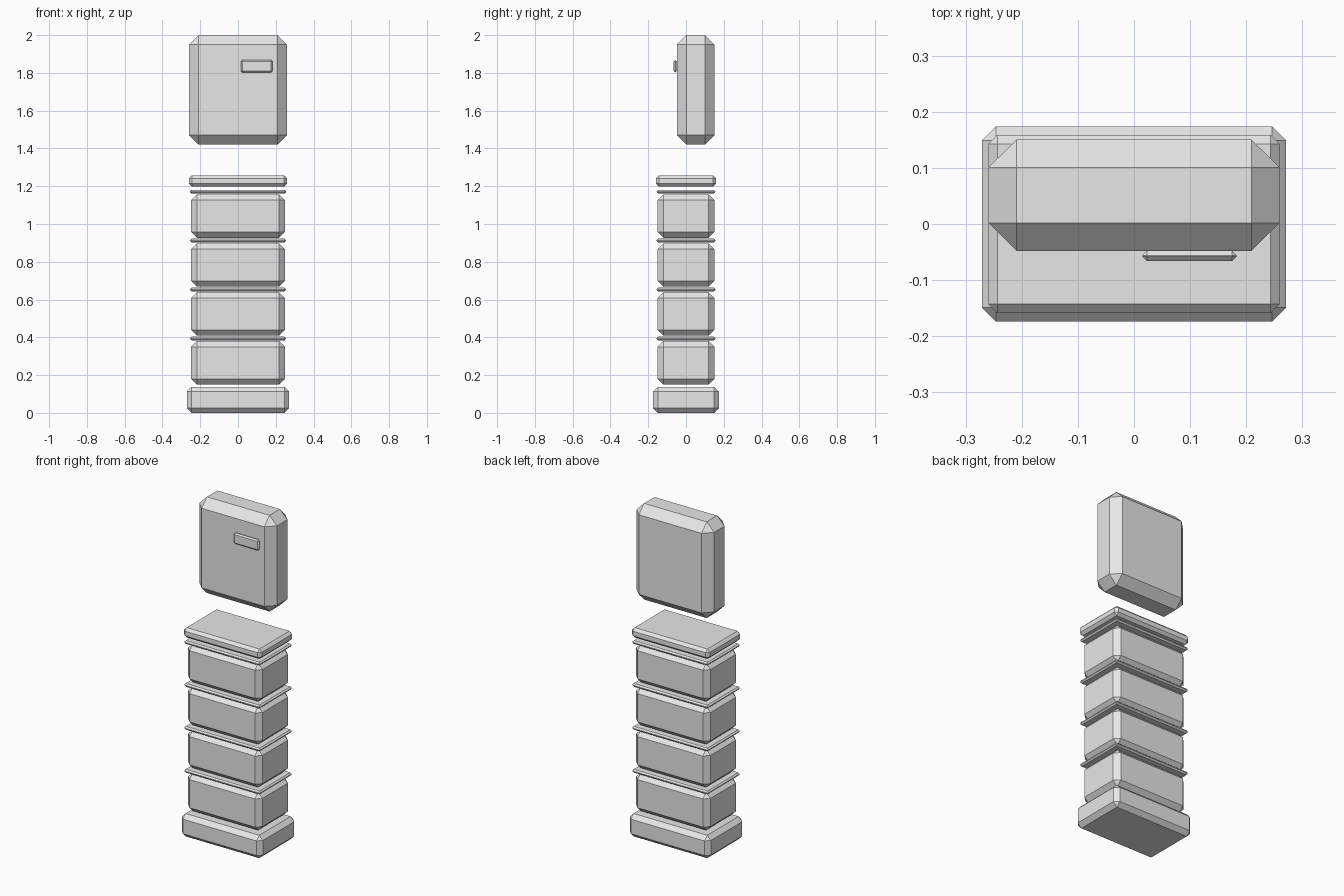
import bpy
import bmesh
from mathutils import Vector

cube = bpy.data.objects.get("Cube")
if cube:
    bpy.data.objects.remove(cube, do_unlink=True)

grey = bpy.data.materials.new("light_grey")
grey.use_nodes = True
colour = (0.8, 0.8, 0.8, 1)
grey.diffuse_color = colour
grey.node_tree.nodes["Principled BSDF"].inputs["Base Color"].default_value = colour


def chamfered_box(name, low, high, chamfer):
    """Flat-shaded box between two corners with every edge chamfered."""
    low, high = Vector(low), Vector(high)
    size, centre = high - low, (low + high) / 2
    bm = bmesh.new()
    bmesh.ops.create_cube(bm, size=1)
    bmesh.ops.scale(bm, vec=size, verts=bm.verts)
    bmesh.ops.bevel(bm, geom=bm.edges[:], offset=chamfer, segments=1,
                    profile=0.5, affect='EDGES', clamp_overlap=True)
    bmesh.ops.recalc_face_normals(bm, faces=bm.faces)
    mesh = bpy.data.meshes.new(name)
    bm.to_mesh(mesh)
    bm.free()
    mesh.materials.append(grey)
    obj = bpy.data.objects.new(name, mesh)
    obj.location = centre
    bpy.context.collection.objects.link(obj)
    return obj


def centred_box(name, half_x, half_y, bottom, top, chamfer):
    return chamfered_box(name, (-half_x, -half_y, bottom), (half_x, half_y, top), chamfer)


# Plinth at the bottom
centred_box("base", 0.271, 0.174, 0.0, 0.138, 0.025)

# Four stacked blocks, each with a thin rim above it
for i in range(4):
    z = 0.15 + 0.259 * i
    centred_box(f"block_{i + 1}", 0.248, 0.15, z, z + 0.23, 0.03)
    centred_box(f"rim_{i + 1}", 0.254, 0.155, z + 0.234, z + 0.254, 0.008)

# Cap of the stack
centred_box("cap", 0.259, 0.159, 1.198, 1.258, 0.016)

# Raised panel with a small handle on its front
chamfered_box("upper_panel", (-0.259, -0.048, 1.42), (0.259, 0.151, 2.0), 0.05)
chamfered_box("handle", (0.015, -0.066, 1.802), (0.183, -0.048, 1.868), 0.008)
